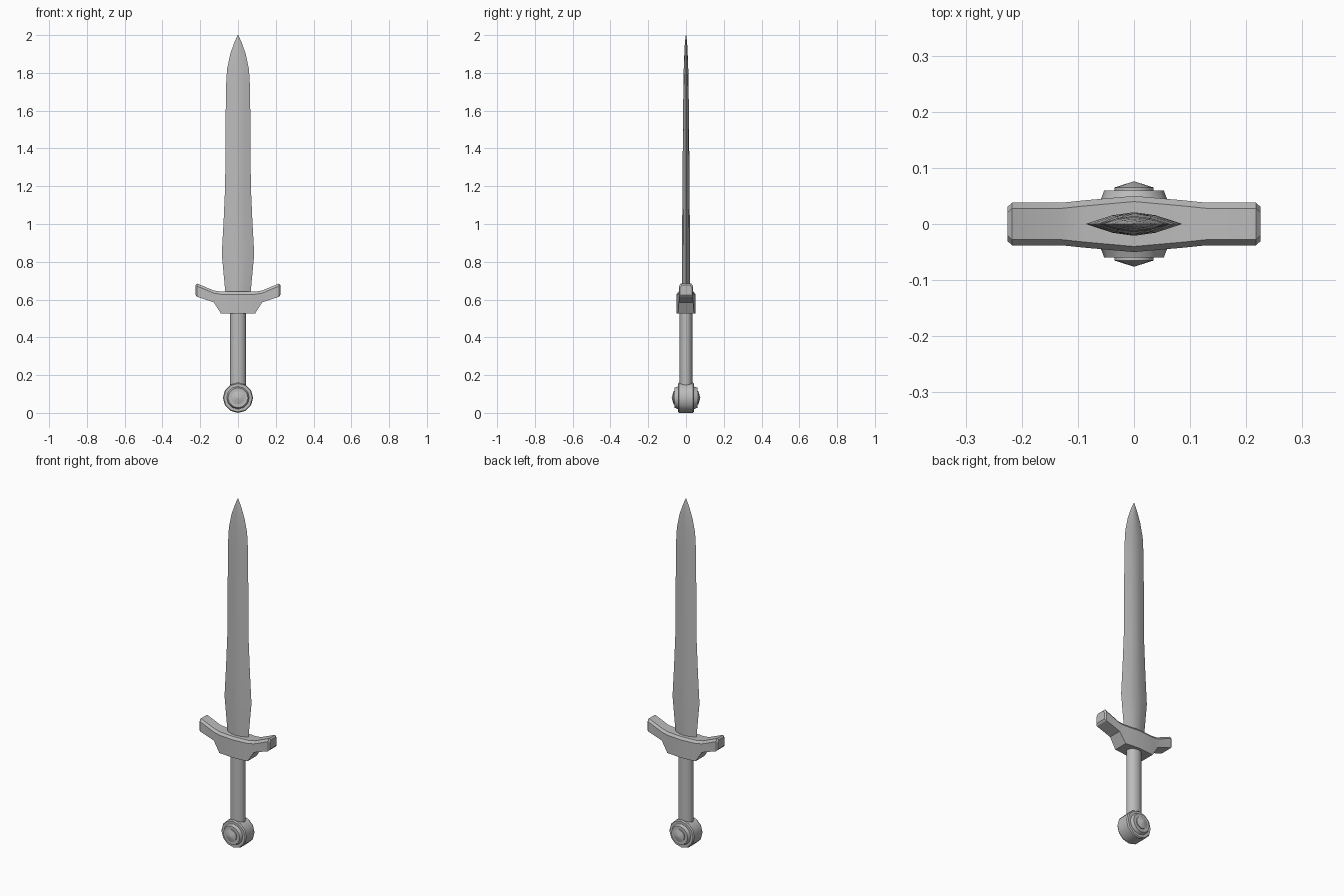
import bpy, bmesh, math
from mathutils import Vector

cube = bpy.data.objects.get("Cube")
if cube:
    bpy.data.objects.remove(cube, do_unlink=True)

steel = bpy.data.materials.new("grey_steel")
steel.use_nodes = True
GREY = (0.5, 0.5, 0.5, 1)
steel.diffuse_color = GREY
steel.node_tree.nodes["Principled BSDF"].inputs["Base Color"].default_value = GREY


def finish(name, bm, angle):
    bmesh.ops.recalc_face_normals(bm, faces=bm.faces)
    mesh = bpy.data.meshes.new(name)
    bm.to_mesh(mesh)
    bm.free()
    mesh.materials.append(steel)
    obj = bpy.data.objects.new(name, mesh)
    bpy.context.collection.objects.link(obj)
    bpy.ops.object.select_all(action="DESELECT")
    obj.select_set(True)
    bpy.context.view_layer.objects.active = obj
    bpy.ops.object.shade_smooth_by_angle(angle=math.radians(angle))
    return obj


def loft(name, rings, angle):
    """Skin a list of equal-length point rings and cap both ends."""
    bm = bmesh.new()
    loops = [[bm.verts.new(p) for p in ring] for ring in rings]
    n = len(loops[0])
    for a, b in zip(loops, loops[1:]):
        for i in range(n):
            j = (i + 1) % n
            bm.faces.new((a[i], a[j], b[j], b[i]))
    bm.faces.new(loops[0])
    bm.faces.new(loops[-1])
    bmesh.ops.remove_doubles(bm, verts=bm.verts, dist=0.0001)
    return finish(name, bm, angle)


# Blade: lens section with a central ridge, (z, half width, half thickness)
lens = [(1, 0), (0.45, 0.74), (0, 1), (-0.45, 0.74),
        (-1, 0), (-0.45, -0.74), (0, -1), (0.45, -0.74)]
stations = [(0.6, 0.064, 0.021), (0.65, 0.068, 0.021), (0.84, 0.086, 0.021),
            (1.02, 0.076, 0.02), (1.2, 0.068, 0.019), (1.72, 0.064, 0.014),
            (1.82, 0.058, 0.012), (1.9, 0.041, 0.009), (1.96, 0.02, 0.006),
            (2.0, 0.002, 0.001)]
loft("blade", [[(w * x, t * y, z) for x, y in lens] for z, w, t in stations], 35)

# Crossguard: chamfered sections, (x, bottom z, top z, half depth)
half = [(0, 0.525, 0.642, 0.05), (0.09, 0.525, 0.642, 0.042),
        (0.128, 0.585, 0.648, 0.038), (0.217, 0.615, 0.685, 0.038)]
sections = [(-x, b, t, d) for x, b, t, d in half[:0:-1]] + half


def guard_ring(x, b, t, d, inset=0.0):
    d, c = d - inset, 0.01
    b, t = b + inset, t - inset
    return [(x, -d, b), (x, d, b), (x, d, t - c * 1.4),
            (x, d - c, t), (x, c - d, t), (x, -d, t - c * 1.4)]


rings = [guard_ring(*s) for s in sections]
x, b, t, d = half[-1]
end = (b + 0.003, t - 0.001, d)
rings.insert(0, guard_ring(-0.225, *end, inset=0.007))
rings.append(guard_ring(0.225, *end, inset=0.007))
loft("crossguard", rings, 15)

# Grip: oval column
SIDES = 12


def oval(rx, ry, z):
    return [(rx * math.cos(math.tau * i / SIDES),
             ry * math.sin(math.tau * i / SIDES), z) for i in range(SIDES)]


loft("grip", [oval(0.043, 0.034, z) for z in (0.12, 0.54)], 40)

# Pommel: stepped wheel turned about the y axis, (radius, y) mirrored front to back
steps = [(0.0005, 0.076), (0.035, 0.065), (0.035, 0.06), (0.053, 0.06),
         (0.058, 0.047), (0.06, 0.043), (0.075, 0.043), (0.08, 0.036)]
profile = steps + [(r, -y) for r, y in reversed(steps)]


def wheel(r, y):
    angles = [math.tau * i / SIDES for i in range(SIDES)]
    return [(r * math.cos(a), y, 0.08 + r * math.sin(a)) for a in angles]


loft("pommel", [wheel(r, y) for r, y in profile], 32)
